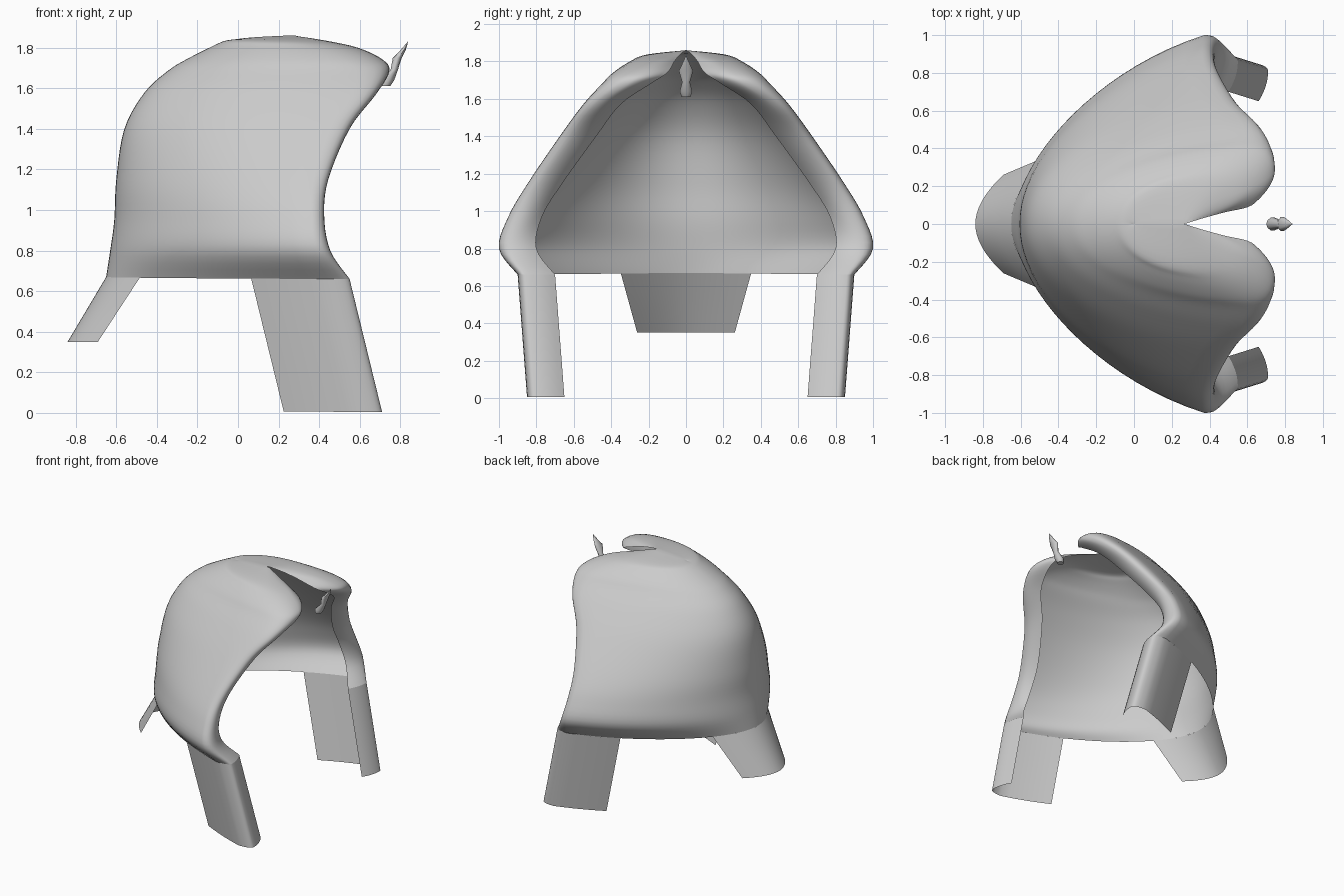
import bpy, math
from mathutils import Vector

if "Cube" in bpy.data.objects:
    bpy.data.objects.remove(bpy.data.objects["Cube"])

grey = bpy.data.materials.new("plain_grey")
grey.use_nodes = True
colour = (0.6, 0.6, 0.6, 1)
grey.diffuse_color = colour
grey.node_tree.nodes["Principled BSDF"].inputs["Base Color"].default_value = colour


def loft(name, rows, mirror=False, closed=False):
    """Skin a list of equal-length point rows with quads."""
    n = len(rows[0])
    verts = [p for row in rows for p in row]
    faces = []
    for j in range(len(rows) - 1):
        for i in range(n if closed else n - 1):
            k = (i + 1) % n
            faces.append((j * n + i, j * n + k, (j + 1) * n + k, (j + 1) * n + i))
    if closed:
        faces.append(tuple(reversed(range(n))))
    mesh = bpy.data.meshes.new(name)
    mesh.from_pydata(verts, [], faces)
    mesh.materials.append(grey)
    obj = bpy.data.objects.new(name, mesh)
    bpy.context.collection.objects.link(obj)
    bpy.ops.object.select_all(action="DESELECT")
    obj.select_set(True)
    bpy.context.view_layer.objects.active = obj
    bpy.ops.object.shade_smooth_by_angle(angle=math.radians(50))
    if mirror:
        mod = obj.modifiers.new("mirror", "MIRROR")
        mod.use_axis = (False, True, False)
        mod.merge_threshold = 0.002
    return obj


def catmull(a, b, c, d, t):
    return [0.5 * (2 * q + (r - p) * t + (2 * p - 5 * q + 4 * r - s) * t ** 2
                   + (3 * q - p - 3 * r + s) * t ** 3)
            for p, q, r, s in zip(a, b, c, d)]


def bend(a, b, c, t):
    return a * (1 - t) ** 2 + b * 2 * t * (1 - t) + c * t ** 2


def wall(level, t):
    """Point on the side wall, t = 0 at the back centre; blunter higher up."""
    zb, zf, xb, xm, ym = level[:5]
    z = zb + (zf - zb) * t
    blunt = 0.5 * (z - 0.8)
    y = max(ym, 0) * t * (1 + (blunt + 0.35 * t * t) * (1 - t))
    return Vector((xb + (xm - xb) * t * t, y, z))


def rim(level):
    """Rounded front edge that curls inward to a lip."""
    zf, xm, ym, xf, yf, xl, yl = level[1], *level[3:]
    side, nose, lip = Vector((xm, ym, zf)), Vector((xf, yf, zf)), Vector((xl, yl, zf))
    steps = [k / 6 for k in range(1, 7)]
    return ([bend(side, Vector((xf, ym, zf)), nose, t) for t in steps]
            + [bend(nose, Vector((xf, (yf + yl) / 2, zf)), lip, t) for t in steps])


# Levels, bottom to ridge: back z, front z, back x, side xy, nose xy, lip xy
levels = [
    (.67, .66, -.65, .44, .9, .55, .86, .5, .7),
    (.8, .8, -.63, .38, 1, .455, .93, .41, .8),
    (.95, .97, -.61, .36, .95, .425, .88, .37, .77),
    (1.15, 1.15, -.6, .37, .845, .445, .78, .39, .66),
    (1.4, 1.4, -.56, .45, .675, .55, .6, .5, .48),
    (1.58, 1.57, -.46, .56, .55, .68, .46, .62, .35),
    (1.69, 1.68, -.34, .58, .45, .745, .31, .67, .19),
    (1.75, 1.74, -.24, .52, .39, .715, .25, .625, .1),
    (1.81, 1.8, -.12, .4, .3, .59, .18, .48, .062),
    (1.835, 1.837, -.06, .26, .21, .42, .12, .37, .032),
    (1.84, 1.86, 0, .25, 0, .265, 0, .28, .004),
]

# Dome shell with the notched, curled opening
fine = []
for j in range(len(levels) - 1):
    a, d = levels[max(j - 1, 0)], levels[min(j + 2, len(levels) - 1)]
    fine += [catmull(a, levels[j], levels[j + 1], d, k / 5) for k in range(5)]
fine.append(levels[-1])
loft("dome_shell", [[wall(v, i / 20) for i in range(21)] + rim(v) for v in fine], True)

# Cheek guards continue the front of the bottom section downward
base = levels[0]
top = [wall(base, .81 + .19 * i / 6) for i in range(7)] + rim(base)
drop = Vector((.16, -.05, -.655))
loft("cheek_guards", [[p + drop * k / 4 for p in top] for k in range(5)], True)

# Neck guard flares out from the back of the bottom section
top = [wall(base, .39 * i / 10) for i in range(11)]
low = [Vector((-.84 + (p.x + .65) * .9, p.y * .75, .35)) for p in top]
loft("neck_guard", [[p.lerp(q, k / 3) for p, q in zip(top, low)] for k in range(4)], True)

# Small leaf-shaped ornament in front of the notch: x, z, half depth, half width
rings = [(.725, 1.61, .025, .025), (.735, 1.64, .035, .035), (.77, 1.69, .018, .022),
         (.785, 1.75, .022, .04), (.815, 1.79, .012, .02), (.838, 1.83, .001, .001)]
loft("front_ornament",
     [[Vector((x + rx * math.cos(a), ry * math.sin(a), z))
       for a in (math.tau * i / 10 for i in range(10))] for x, z, rx, ry in rings],
     closed=True)
